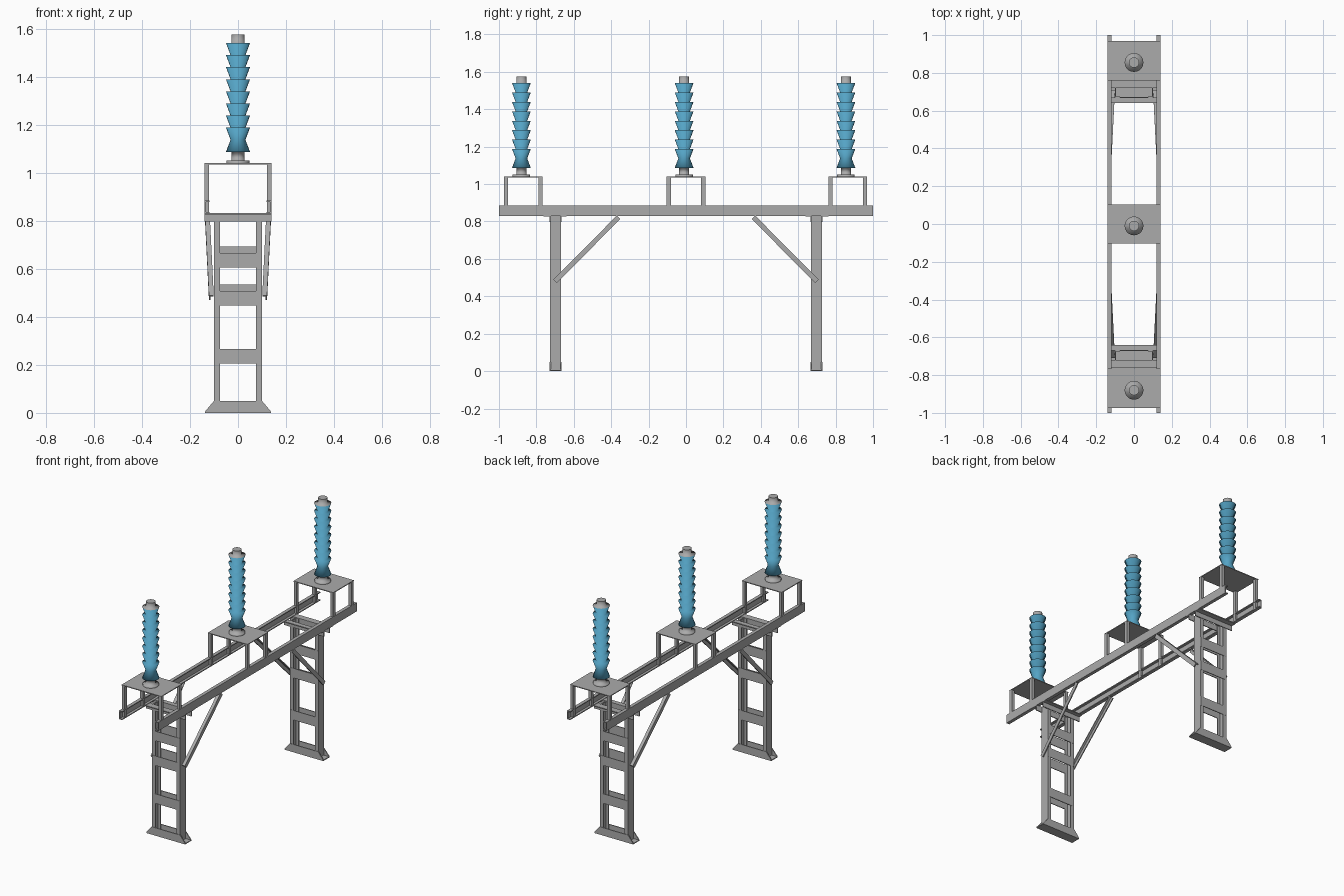
import bpy, bmesh, math
from mathutils import Vector, Matrix

if "Cube" in bpy.data.objects:
    bpy.data.objects.remove(bpy.data.objects["Cube"], do_unlink=True)


def material(name, rgb):
    m = bpy.data.materials.new(name)
    m.use_nodes = True
    m.diffuse_color = (*rgb, 1)
    m.node_tree.nodes["Principled BSDF"].inputs["Base Color"].default_value = (*rgb, 1)
    return m


GREY = material("galvanised grey", (0.41, 0.41, 0.41))
BLUE = material("glazed blue", (0.09, 0.37, 0.56))


def finish(name, bm, mats=(GREY,)):
    bmesh.ops.recalc_face_normals(bm, faces=bm.faces)
    mesh = bpy.data.meshes.new(name)
    bm.to_mesh(mesh)
    bm.free()
    for m in mats:
        mesh.materials.append(m)
    obj = bpy.data.objects.new(name, mesh)
    bpy.context.collection.objects.link(obj)
    return obj


def add_box(bm, x, y, z, matrix=Matrix()):
    """Add a box spanning the given (low, high) ranges."""
    spans = (x, y, z)
    centre = Vector([(a + b) / 2 for a, b in spans])
    size = [abs(b - a) for a, b in spans]
    bmesh.ops.create_cube(bm, size=1, matrix=matrix @ Matrix.Translation(centre) @ Matrix.Diagonal((*size, 1)))


def box(name, x, y, z):
    bm = bmesh.new()
    add_box(bm, x, y, z)
    return finish(name, bm)


def prism(name, outline, y0, y1):
    """Extrude an x-z outline along y."""
    bm = bmesh.new()
    face = bm.faces.new([bm.verts.new((x, y0, z)) for x, z in outline])
    new = bmesh.ops.extrude_face_region(bm, geom=[face])["geom"]
    bmesh.ops.translate(bm, verts=[v for v in new if isinstance(v, bmesh.types.BMVert)], vec=(0, y1 - y0, 0))
    return finish(name, bm)


def lathe(name, profile, y, sides=20):
    """Spin (radius, height, material) rings; the material is that of the band above."""
    bm = bmesh.new()
    rings = []
    for r, z, _ in profile:
        rings.append([bm.verts.new((r * math.cos(math.tau * i / sides), y + r * math.sin(math.tau * i / sides), z))
                      for i in range(sides)])
    for k in range(len(rings) - 1):
        for i in range(sides):
            j = (i + 1) % sides
            f = bm.faces.new((rings[k][i], rings[k][j], rings[k + 1][j], rings[k + 1][i]))
            f.material_index = profile[k][2]
            f.smooth = True
    bm.faces.new(rings[0])
    bm.faces.new(rings[-1])
    for e in bm.edges:
        if len(e.link_faces) == 2 and e.calc_face_angle(0) > math.radians(30):
            e.smooth = False
    return finish(name, bm, (GREY, BLUE))


T = 0.006       # steel thickness
W = 0.14        # half width of the frame
BEAM_Z = (0.83, 0.885)
PLATE_Z = 1.04

# Long channel beams, open towards the middle
for side, label in ((1, "left"), (-1, "right")):
    a, b, c = side * W, side * (W - T), side * (W - 0.022)
    lo, hi = BEAM_Z
    prism(label + "_beam", [(a, lo), (a, hi), (c, hi), (c, hi - T), (b, hi - T),
                            (b, lo + T), (c, lo + T), (c, lo)], -1, 1)

# Raised platforms with four posts and an insulator each
sheds, shed_low, shed_top = 8, 1.137, 1.54
step = (shed_top - shed_low) / sheds
profile = [(0.047, PLATE_Z, 0), (0.047, 1.05, 0), (0.027, 1.05, 0), (0.027, 1.087, 0),
           (0.05, 1.087, 1)]
for k in range(sheds):
    profile += [(0.031, shed_low + k * step, 1), (0.05, shed_low + (k + 1) * step, 1)]
profile[-1] = (0.05, shed_top, 0)
profile += [(0.027, shed_top, 0), (0.027, 1.575, 0)]

for label, y in (("front", -0.87), ("middle", 0.0), ("back", 0.865)):
    box(label + "_platform", (-W, W), (y - 0.104, y + 0.104), (PLATE_Z - 0.005, PLATE_Z))
    bm = bmesh.new()
    for sx in (1, -1):
        for sy in (1, -1):
            add_box(bm, (sx * (W - 0.02), sx * (W - 0.001)), (y + sy * 0.081, y + sy * 0.103),
                    (BEAM_Z[0] + 0.003, PLATE_Z - 0.003))
    finish(label + "_platform_posts", bm)
    lathe(label + "_insulator", profile, y - 0.01)

# Support towers
LEG, HALF = 0.10, 0.029
for sy, label in ((-1, "front"), (1, "back")):
    cy = sy * 0.697

    # Channel legs, open towards each other
    bm = bmesh.new()
    for sx in (1, -1):
        add_box(bm, (sx * LEG, sx * (LEG - T)), (cy - HALF, cy + HALF), (0, BEAM_Z[0]))
        for f in (1, -1):
            add_box(bm, (sx * LEG, sx * (LEG - 0.025)), (cy + f * HALF, cy + f * (HALF - T)), (0, BEAM_Z[0]))
    finish(label + "_tower_legs", bm)

    # Rungs on both faces; the upper inner ones sit slightly higher
    bm = bmesh.new()
    for z, lift in ((0.205, 0), (0.447, 0.027), (0.605, 0.027)):
        for f in (1, -1):
            up = lift if f == -sy else 0
            add_box(bm, (-LEG + 0.002, LEG - 0.002), (cy + f * (HALF + 0.001), cy + f * (HALF - 0.004)),
                    (z + up, z + up + 0.061))
    finish(label + "_tower_rungs", bm)

    # Angle bars that carry the beams
    bm = bmesh.new()
    for f in (1, -1):
        reach = 0.066 if f == sy else 0.057
        add_box(bm, (-W, W), (cy + f * (HALF - 0.003), cy + f * (HALF + 0.003)), (0.796, 0.833))
        add_box(bm, (-W, W), (cy + f * (HALF - 0.003), cy + f * reach), (0.827, 0.833))
    finish(label + "_tower_crossbars", bm)

    # Flared foot
    for f, face in ((1, "rear"), (-1, "near")):
        edge = cy + f * HALF
        prism(f"{label}_foot_{face}_gusset", [(-0.137, 0), (0.137, 0), (0.137, 0.006), (LEG, 0.05),
                                              (-LEG, 0.05), (-0.137, 0.006)], edge - 0.003, edge + 0.003)
    box(label + "_foot_plate", (-0.137, 0.137), (cy - HALF, cy + HALF), (0, 0.006))

    # Diagonal angle braces from the legs to the beams
    for sx, name in ((1, "left"), (-1, "right")):
        start = Vector((sx * 0.111, sy * 0.70, 0.48))
        end = Vector((sx * 0.128, sy * 0.36, 0.823))
        axis = (end - start).normalized()
        across = Vector((sx, 0, 0))
        across = (across - axis * across.dot(axis)).normalized()
        depth = axis.cross(across)
        if depth.z < 0:
            depth = -depth
        m = Matrix((across, depth, axis)).transposed().to_4x4()
        m.translation = start
        bm = bmesh.new()
        length = (end - start).length
        add_box(bm, (0.004, 0.01), (-0.013, 0.013), (0, length), m)
        add_box(bm, (-0.01, 0.01), (0.007, 0.013), (0, length), m)
        finish(f"{label}_{name}_brace", bm)
